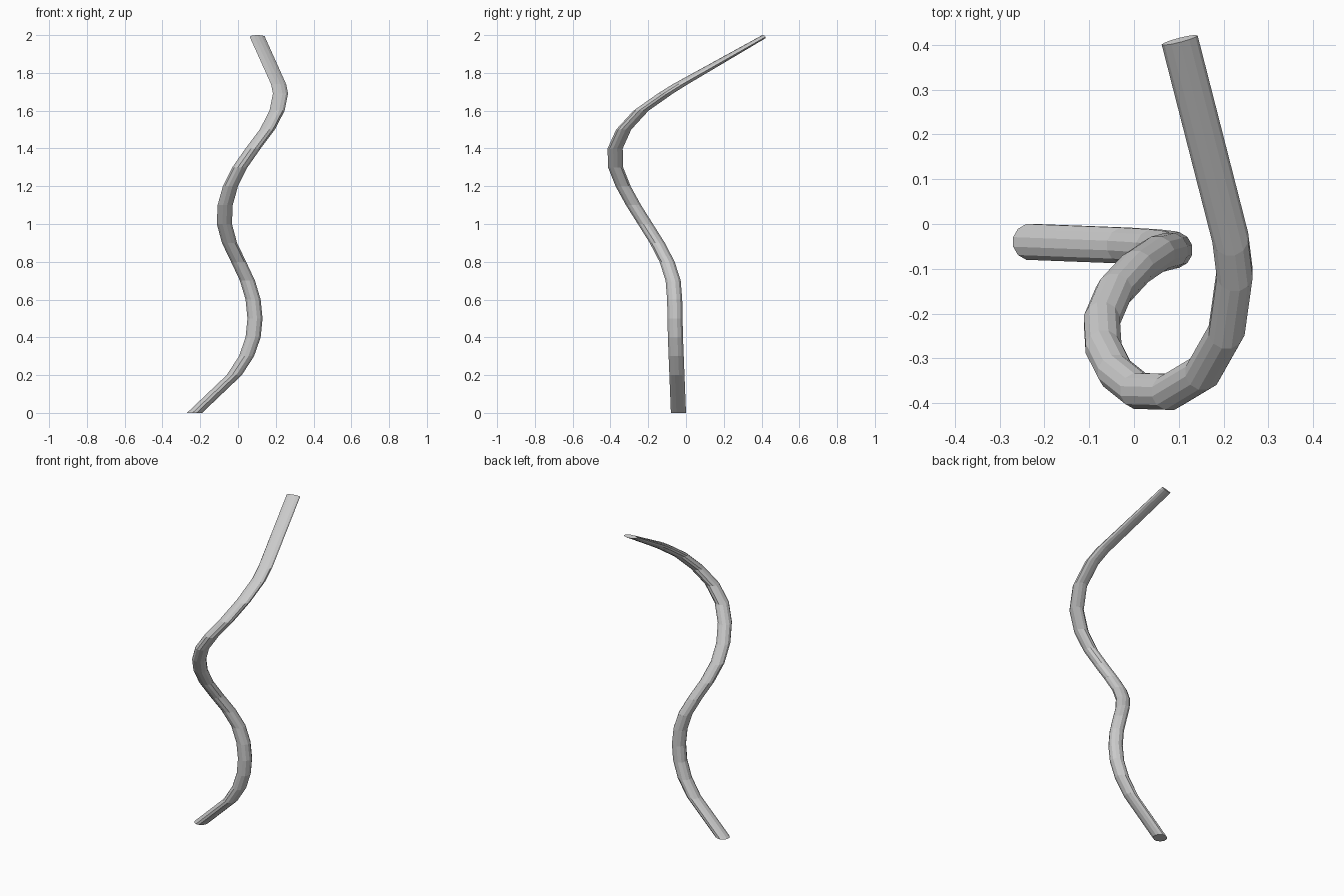
import bpy, bmesh, math
from mathutils import Vector

if "Cube" in bpy.data.objects:
    bpy.data.objects.remove(bpy.data.objects["Cube"])

SIDES, R = 12, 0.04

# centre line of the winding stem (x, y, z)
path = [(-0.23, -0.04, 0), (-0.02, -0.048, 0.2), (0.045, -0.052, 0.3),
        (0.08, -0.056, 0.4), (0.09, -0.058, 0.5), (0.08, -0.06, 0.6),
        (0.05, -0.068, 0.7), (0.003, -0.10, 0.8), (-0.045, -0.152, 0.9),
        (-0.072, -0.215, 1.0), (-0.068, -0.278, 1.1), (-0.04, -0.333, 1.2),
        (0.01, -0.373, 1.3), (0.08, -0.375, 1.4), (0.155, -0.33, 1.5),
        (0.207, -0.238, 1.6), (0.225, -0.11, 1.69), (0.215, -0.03, 1.74),
        (0.102, 0.411, 1.991)]
path = [Vector(p) for p in path]

bm = bmesh.new()
angles = [2 * math.pi * (i + 0.5) / SIDES for i in range(SIDES)]
offsets = [Vector((math.cos(a), math.sin(a), 0)) * R / math.cos(math.pi / SIDES) for a in angles]

# level rings up the stem
rings = [[bm.verts.new(p + o) for o in offsets] for p in path[:-1]]

# flattened tip ring, square to the stem
t = (path[-1] - path[-2]).normalized()
head = Vector((t.x, t.y, 0)).normalized()
side = Vector((head.y, -head.x, 0))
normal = (head - t * head.dot(t)).normalized()
rings.append([bm.verts.new(path[-1] + side * o.dot(side) + normal * o.dot(head) * 0.25)
              for o in offsets])

# skin between rings, and end caps
for a, b in zip(rings, rings[1:]):
    for i in range(SIDES):
        j = (i + 1) % SIDES
        bm.faces.new((a[i], a[j], b[j], b[i]))
bm.faces.new(rings[0][::-1])
bm.faces.new(rings[-1])
bmesh.ops.recalc_face_normals(bm, faces=bm.faces)

mesh = bpy.data.meshes.new("winding_stem")
bm.to_mesh(mesh)
bm.free()
bpy.context.collection.objects.link(bpy.data.objects.new("winding_stem", mesh))
